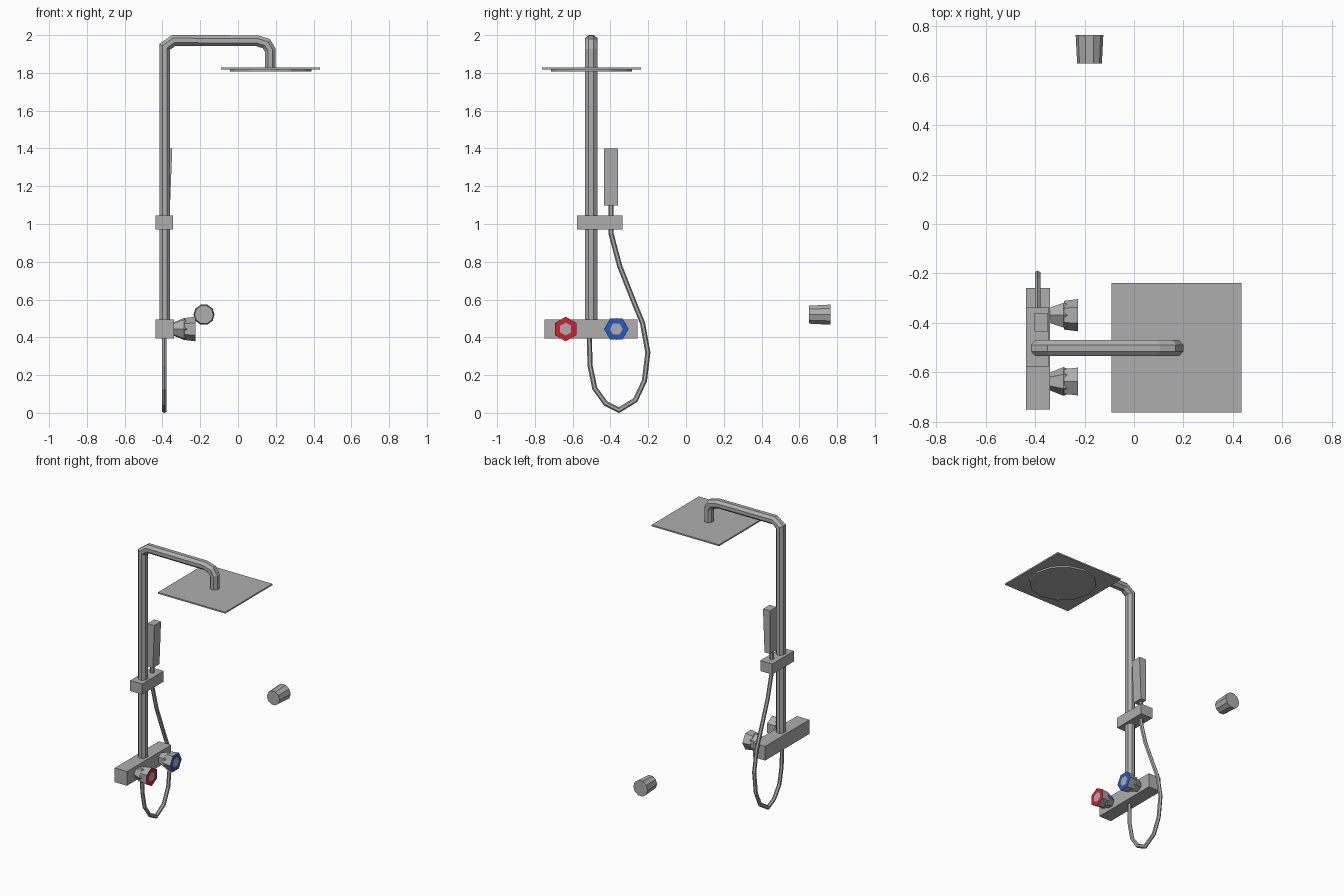
import bpy, bmesh, math
from mathutils import Vector

if "Cube" in bpy.data.objects:
    bpy.data.objects.remove(bpy.data.objects["Cube"])


def material(name, rgb):
    m = bpy.data.materials.new(name)
    m.diffuse_color = (*rgb, 1)
    m.use_nodes = True
    m.node_tree.nodes["Principled BSDF"].inputs["Base Color"].default_value = m.diffuse_color
    return m


METAL = material("brushed_metal", (0.42, 0.42, 0.42))
RED = material("hot_red", (0.63, 0.015, 0.025))
BLUE = material("cold_blue", (0.022, 0.095, 0.56))


def finish(bm, name, mats=(METAL,)):
    bmesh.ops.recalc_face_normals(bm, faces=bm.faces)
    me = bpy.data.meshes.new(name)
    bm.to_mesh(me)
    bm.free()
    for m in mats:
        me.materials.append(m)
    ob = bpy.data.objects.new(name, me)
    bpy.context.collection.objects.link(ob)
    return ob


def loft(rings, name, mats=(METAL,), colour_rule=None):
    """Skin a list of closed rings and cap both ends."""
    bm = bmesh.new()
    vs = [[bm.verts.new(p) for p in r] for r in rings]
    n = len(vs[0])
    for k, (a, b) in enumerate(zip(vs, vs[1:])):
        for i in range(n):
            j = (i + 1) % n
            f = bm.faces.new((a[i], a[j], b[j], b[i]))
            if colour_rule:
                f.material_index = colour_rule(k)
    bm.faces.new(vs[0])
    bm.faces.new(vs[-1])
    return finish(bm, name, mats)


def box(name, lo, hi):
    (x0, y0, z0), (x1, y1, z1) = lo, hi
    return loft([[(x0, y0, z), (x1, y0, z), (x1, y1, z), (x0, y1, z)]
                 for z in (z0, z1)], name)


def tube(name, path, binormal, rb, rn, sides, phase=0.0):
    """Mitred sweep along a planar path."""
    pts = [Vector(p) for p in path]
    b = Vector(binormal)
    rings = []
    for i, p in enumerate(pts):
        d0 = (p - pts[max(i - 1, 0)]).normalized()
        d1 = (pts[min(i + 1, len(pts) - 1)] - p).normalized()
        t = (d0 + d1).normalized()
        mitre = 1 / max(0.6, t.dot(d1 if d1.length else d0))
        n = t.cross(b)
        ring = []
        for k in range(sides):
            a = math.tau * k / sides + phase
            ring.append(p + b * rb * math.cos(a) + n * rn * mitre * math.sin(a))
        rings.append(ring)
    return loft(rings, name)


def turned(name, centre, axis, profile, sides, phase=0.0, mats=(METAL,), rule=None):
    """Turned part: profile is (distance along axis, radius)."""
    u, v = {'x': ((0, 1, 0), (0, 0, 1)), 'y': ((1, 0, 0), (0, 0, 1)),
            'z': ((1, 0, 0), (0, 1, 0))}[axis]
    u, v, c = Vector(u), Vector(v), Vector(centre)
    w = u.cross(v) if axis != 'y' else Vector((0, 1, 0))
    rings = [[c + w * d + (u * math.cos(phase + math.tau * k / sides)
              + v * math.sin(phase + math.tau * k / sides)) * r
              for k in range(sides)] for d, r in profile]
    return loft(rings, name, mats, rule)


# Riser pipe and overhead arm
PY = -0.502
tube("riser_and_arm",
     [(-0.388, PY, 0.46), (-0.388, PY, 1.938), (-0.34, PY, 1.972), (0.10, PY, 1.970),
      (0.15, PY, 1.955), (0.171, PY, 1.92), (0.171, PY, 1.82)],
     (0, 1, 0), 0.035, 0.031, 8, math.pi / 8)

# Rain head: square plate with round spray face beneath
box("rain_head_plate", (-0.09, -0.763, 1.819), (0.435, -0.239, 1.829))
turned("spray_face", (0.173, -0.501, 0), 'z', [(1.808, 0.215), (1.8195, 0.215)], 12)

# Valve body and slider bracket
box("valve_body", (-0.436, -0.75, 0.394), (-0.34, -0.258, 0.494))
box("slider_bracket", (-0.436, -0.577, 0.97), (-0.343, -0.337, 1.044))

# Hand shower, slightly thicker at the top
loft([[(-0.402, y0, z), (xf, y0, z), (xf, y1, z), (-0.402, y1, z)]
      for y0, y1, xf, z in ((-0.434, -0.36, -0.36, 1.097), (-0.434, -0.36, -0.348, 1.4))],
     "hand_shower")

# Flexible hose
hose = [(-0.397, 1.10), (-0.397, 0.95), (-0.352, 0.78), (-0.285, 0.61), (-0.23, 0.475),
        (-0.202, 0.32), (-0.22, 0.17), (-0.268, 0.068), (-0.355, 0.0145), (-0.425, 0.05),
        (-0.483, 0.13), (-0.508, 0.25), (-0.512, 0.41)]
tube("hose", [(-0.39, y, z) for y, z in hose], (1, 0, 0), 0.013, 0.0135, 6, math.pi / 6)

# Tap handles: flared neck, faceted cap, coloured ring around a grey button
for name, y, mat, phase in (("hot_tap", -0.637, RED, math.pi / 6), ("cold_tap", -0.369, BLUE, 0)):
    turned(name + "_neck", (0, y, 0.444), 'x',
           [(-0.342, 0.035), (-0.285, 0.058), (-0.24, 0.04)], 6, phase + math.pi / 6)
    turned(name + "_cap", (0, y, 0.444), 'x',
           [(-0.284, 0.058), (-0.226, 0.065), (-0.2255, 0.034)], 6, phase,
           (METAL, mat), lambda k: 1 if k == 1 else 0)

# Separate wall peg
turned("wall_peg", (-0.18, 0, 0.52), 'y', [(0.65, 0.05), (0.764, 0.056)], 10)
